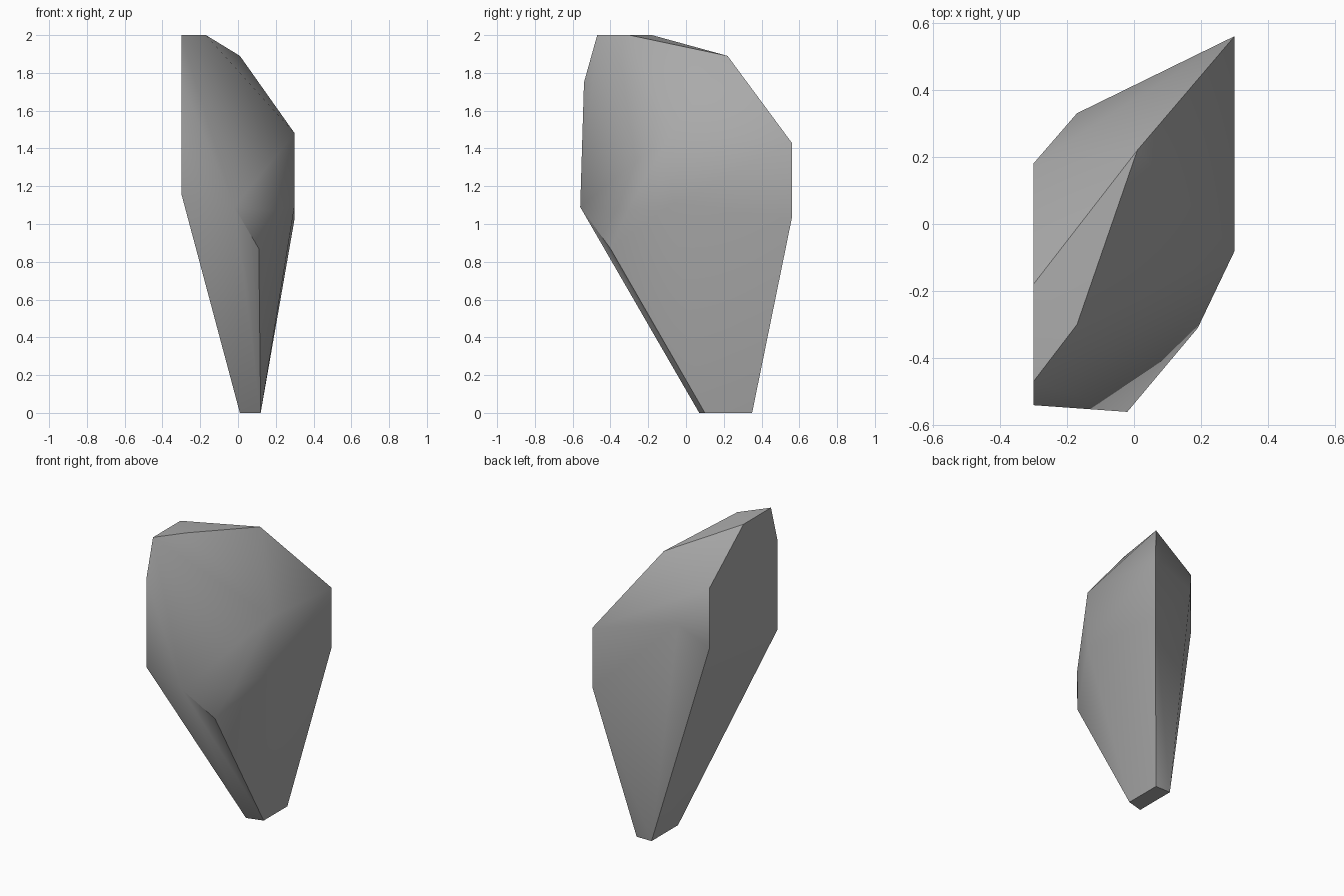
import bpy
import bmesh
from math import radians

cube = bpy.data.objects.get("Cube")
if cube:
    bpy.data.objects.remove(cube, do_unlink=True)

# Grey stone
stone = bpy.data.materials.new("grey_stone")
stone.use_nodes = True
grey = (0.4, 0.4, 0.4, 1)
stone.diffuse_color = grey
stone.node_tree.nodes["Principled BSDF"].inputs["Base Color"].default_value = grey

# Corners of the faceted rock, grouped by the part they bound
left, right = -0.3, 0.3
corners = {
    "crown": [(left, -.47, 2), (left, -.18, 2), (-.17, -.30, 2), (.01, .22, 1.89)],
    "front": [(left, -.54, 1.75), (left, -.54, 1.16), (-.02, -.56, 1.09),
              (.11, -.40, .87), (.19, -.31, 1.07)],
    "left_side": [(right, -.08, 1.48), (right, -.08, 1.10),
                  (right, .56, 1.43), (right, .56, 1.03)],
    "back": [(left, .18, 1.71), (left, .18, 1.31), (-.17, .33, 1.49)],
    "foot": [(.01, .07, 0), (.12, .10, 0), (.12, .35, 0), (.01, .35, 0)],
}

# Wrap the corners in a faceted skin
bm = bmesh.new()
for group in corners.values():
    for corner in group:
        bm.verts.new(corner)
bmesh.ops.convex_hull(bm, input=bm.verts[:])
loose = [v for v in bm.verts if not v.link_faces]
bmesh.ops.delete(bm, geom=loose, context="VERTS")
bmesh.ops.dissolve_limit(bm, angle_limit=radians(1), verts=bm.verts[:], edges=bm.edges[:])
bmesh.ops.recalc_face_normals(bm, faces=bm.faces[:])
mesh = bpy.data.meshes.new("rock")
bm.to_mesh(mesh)
bm.free()
mesh.materials.append(stone)

rock = bpy.data.objects.new("rock", mesh)
bpy.context.collection.objects.link(rock)
bpy.ops.object.select_all(action="DESELECT")
rock.select_set(True)
bpy.context.view_layer.objects.active = rock
bpy.ops.object.shade_smooth_by_angle(angle=radians(40))
